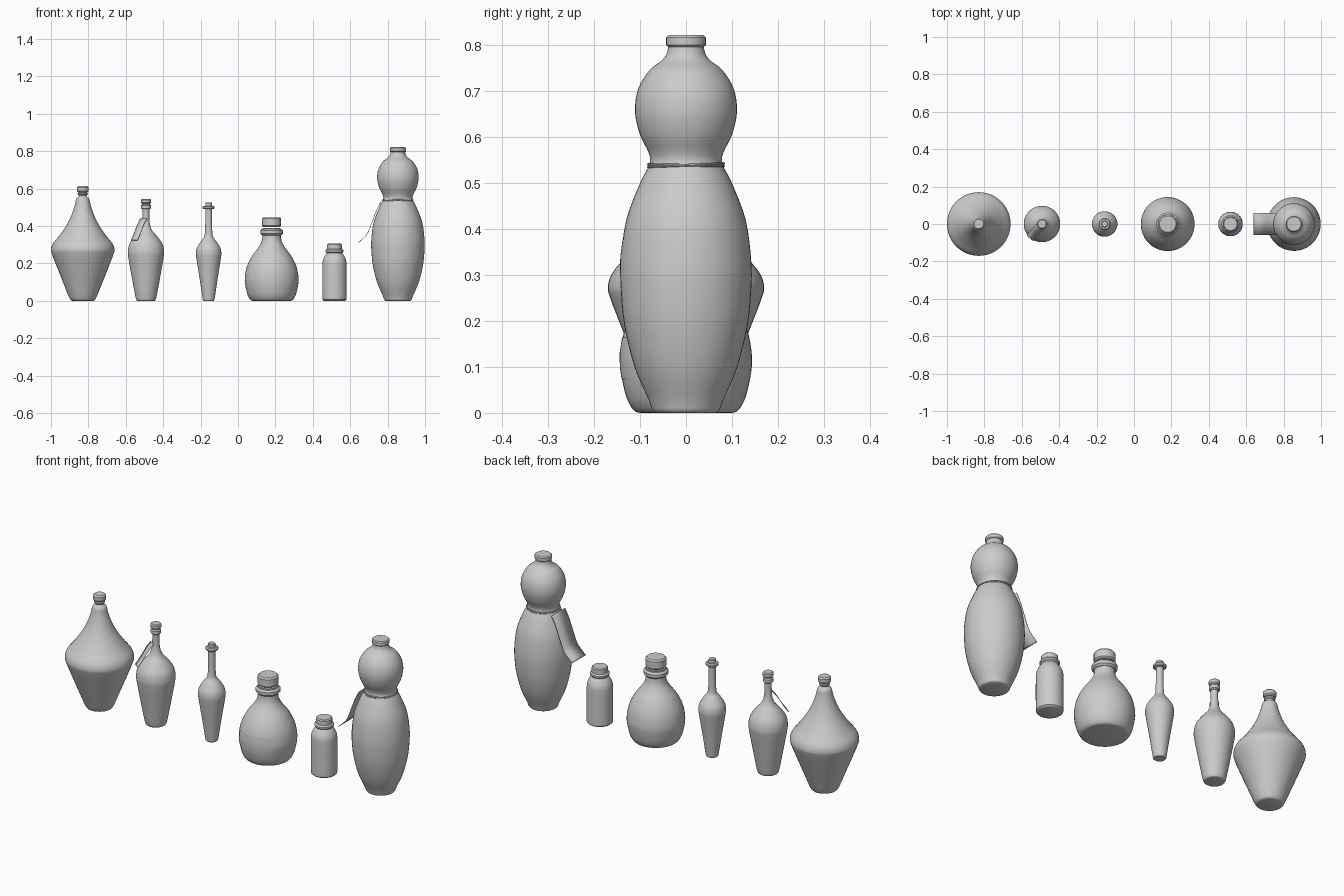
import bpy, bmesh, math
from mathutils import Vector

if "Cube" in bpy.data.objects:
    bpy.data.objects.remove(bpy.data.objects["Cube"])

SEG = 48


def finish(name, bm, smooth_angle=40):
    bmesh.ops.remove_doubles(bm, verts=bm.verts, dist=1e-5)
    bmesh.ops.recalc_face_normals(bm, faces=bm.faces)
    mesh = bpy.data.meshes.new(name)
    bm.to_mesh(mesh)
    bm.free()
    ob = bpy.data.objects.new(name, mesh)
    bpy.context.collection.objects.link(ob)
    bpy.ops.object.select_all(action='DESELECT')
    ob.select_set(True)
    bpy.context.view_layer.objects.active = ob
    bpy.ops.object.shade_smooth_by_angle(angle=math.radians(smooth_angle))
    return ob


def smooth_curve(pts, steps=4):
    # Catmull-Rom through the profile points
    p = [Vector(pts[0])] + [Vector(q) for q in pts] + [Vector(pts[-1])]
    out = []
    for i in range(1, len(p) - 2):
        a, b, c, d = p[i - 1:i + 3]
        for k in range(steps):
            t = k / steps
            out.append(0.5 * (2 * b + (c - a) * t + (2 * a - 5 * b + 4 * c - d) * t * t
                              + (3 * b - a - 3 * c + d) * t ** 3))
    return out + [p[-1]]


def lathe(name, x, profile, smooth=True):
    pts = smooth_curve(profile) if smooth else [Vector(q) for q in profile]
    bm = bmesh.new()
    rings = []
    for r, z in pts:
        rings.append([bm.verts.new((x + r * math.cos(2 * math.pi * i / SEG),
                                    r * math.sin(2 * math.pi * i / SEG), z)) for i in range(SEG)])
    for a, b in zip(rings, rings[1:]):
        for i in range(SEG):
            j = (i + 1) % SEG
            bm.faces.new((a[i], a[j], b[j], b[i]))
    bm.faces.new(rings[0][::-1])
    bm.faces.new(rings[-1])
    return finish(name, bm)


def cap(name, x, r, z0, z1, b=0.005):
    # bevelled disc used for lips, corks and stoppers
    return lathe(name, x, [(r - b, z0), (r, z0 + b), (r, z1 - b), (r - b, z1)], False)


def tag(name, x, path, angle, width):
    # curved paper strip hanging from the neck
    d = Vector((math.cos(angle), math.sin(angle), 0))
    side = Vector((-d.y, d.x, 0)) * width / 2
    bm = bmesh.new()
    rows = []
    for r, z in smooth_curve(path):
        c = Vector((x, 0, z)) + d * r
        rows.append((bm.verts.new(c - side), bm.verts.new(c + side)))
    for a, b in zip(rows, rows[1:]):
        bm.faces.new((a[0], a[1], b[1], b[0]))
    ob = finish(name, bm)
    ob.modifiers.new("thickness", 'SOLIDIFY').thickness = 0.003


def label(name, x, profile, half_angle):
    # thin sheet wrapped on the front of the glass
    bm = bmesh.new()
    n = 16
    rows = [[bm.verts.new((x + r * math.sin(a), -r * math.cos(a), z))
             for a in [half_angle * (2 * i / n - 1) for i in range(n + 1)]] for r, z in profile]
    for a, b in zip(rows, rows[1:]):
        for i in range(n):
            bm.faces.new((a[i], a[i + 1], b[i + 1], b[i]))
    finish(name, bm)


# wide conical flask
lathe("cone_flask", -0.83, [(0.055, 0), (0.066, 0.006), (0.078, 0.03), (0.1, 0.085), (0.142, 0.19),
      (0.165, 0.25), (0.17, 0.275), (0.16, 0.305), (0.128, 0.345), (0.09, 0.4), (0.062, 0.455),
      (0.043, 0.51), (0.035, 0.545), (0.022, 0.558), (0.021, 0.575)])
cap("cone_flask_lip", -0.83, 0.027, 0.564, 0.58)
cap("cone_flask_stopper", -0.83, 0.032, 0.58, 0.613, 0.007)

# long-necked bottle with tag
lathe("tagged_bottle", -0.492, [(0.045, 0), (0.052, 0.006), (0.06, 0.04), (0.08, 0.15), (0.094, 0.23),
      (0.097, 0.265), (0.088, 0.305), (0.06, 0.345), (0.034, 0.375), (0.021, 0.41), (0.018, 0.45), (0.018, 0.5)])
cap("tagged_bottle_lip", -0.492, 0.026, 0.49, 0.516)
cap("tagged_bottle_stopper", -0.492, 0.027, 0.52, 0.545)
lathe("tagged_bottle_plug", -0.492, [(0.021, 0.5), (0.021, 0.53)], False)
tag("bottle_tag", -0.492, [(0.02, 0.44), (0.045, 0.41), (0.075, 0.36), (0.1, 0.325)],
    math.radians(-130), 0.045)

# slim tapered vial
lathe("slim_vial", -0.157, [(0.027, 0), (0.031, 0.006), (0.035, 0.03), (0.05, 0.13), (0.065, 0.225),
      (0.068, 0.255), (0.062, 0.285), (0.042, 0.318), (0.025, 0.34), (0.02, 0.365), (0.018, 0.42), (0.018, 0.495)])
cap("slim_vial_lip", -0.157, 0.032, 0.49, 0.508)
cap("slim_vial_stopper", -0.157, 0.018, 0.5, 0.527, 0.003)

# round-bellied jug
lathe("round_jug", 0.18, [(0.1, 0), (0.114, 0.006), (0.13, 0.035), (0.142, 0.09), (0.143, 0.13),
      (0.132, 0.185), (0.105, 0.24), (0.075, 0.28), (0.057, 0.31), (0.05, 0.34), (0.048, 0.39)])
cap("round_jug_lip", 0.18, 0.061, 0.35, 0.384, 0.009)
cap("round_jug_cork", 0.18, 0.051, 0.395, 0.447, 0.007)
label("round_jug_label", 0.18, [(0.1405, 0.075), (0.144, 0.1), (0.1445, 0.13), (0.139, 0.165)], 0.75)

# small straight bottle
lathe("small_bottle", 0.516, [(0.054, 0), (0.062, 0.005), (0.065, 0.018), (0.065, 0.1), (0.065, 0.19),
      (0.061, 0.22), (0.05, 0.243), (0.042, 0.255), (0.04, 0.28)])
cap("small_bottle_lip", 0.516, 0.048, 0.255, 0.278, 0.007)
cap("small_bottle_cork", 0.516, 0.04, 0.275, 0.306)
label("small_bottle_label", 0.516, [(0.066, 0.07), (0.066, 0.16)], 0.8)

# tall gourd bottle
lathe("gourd_bottle", 0.855, [(0.065, 0), (0.073, 0.006), (0.082, 0.03), (0.112, 0.1), (0.134, 0.19),
      (0.142, 0.27), (0.142, 0.33), (0.13, 0.42), (0.1, 0.5), (0.08, 0.54), (0.081, 0.565), (0.1, 0.605),
      (0.111, 0.655), (0.104, 0.705), (0.08, 0.745), (0.055, 0.765), (0.043, 0.78), (0.038, 0.8)])
cap("gourd_cap", 0.855, 0.043, 0.796, 0.822)
label("gourd_label", 0.855, [(0.1435, 0.3), (0.143, 0.34), (0.138, 0.377)], 0.75)
tag("gourd_tag", 0.855, [(0.088, 0.53), (0.112, 0.485), (0.137, 0.42), (0.165, 0.355), (0.213, 0.308)],
    math.pi, 0.115)

# cord tied around the gourd waist
for k, tilt in enumerate((0.045, -0.02)):
    bpy.ops.mesh.primitive_torus_add(location=(0.855, 0, 0.539), rotation=(tilt, 0, 0), major_radius=0.082,
                                     minor_radius=0.0028, major_segments=SEG, minor_segments=8)
    bpy.context.object.name = f"gourd_cord_{k + 1}"
    bpy.ops.object.shade_smooth_by_angle()
